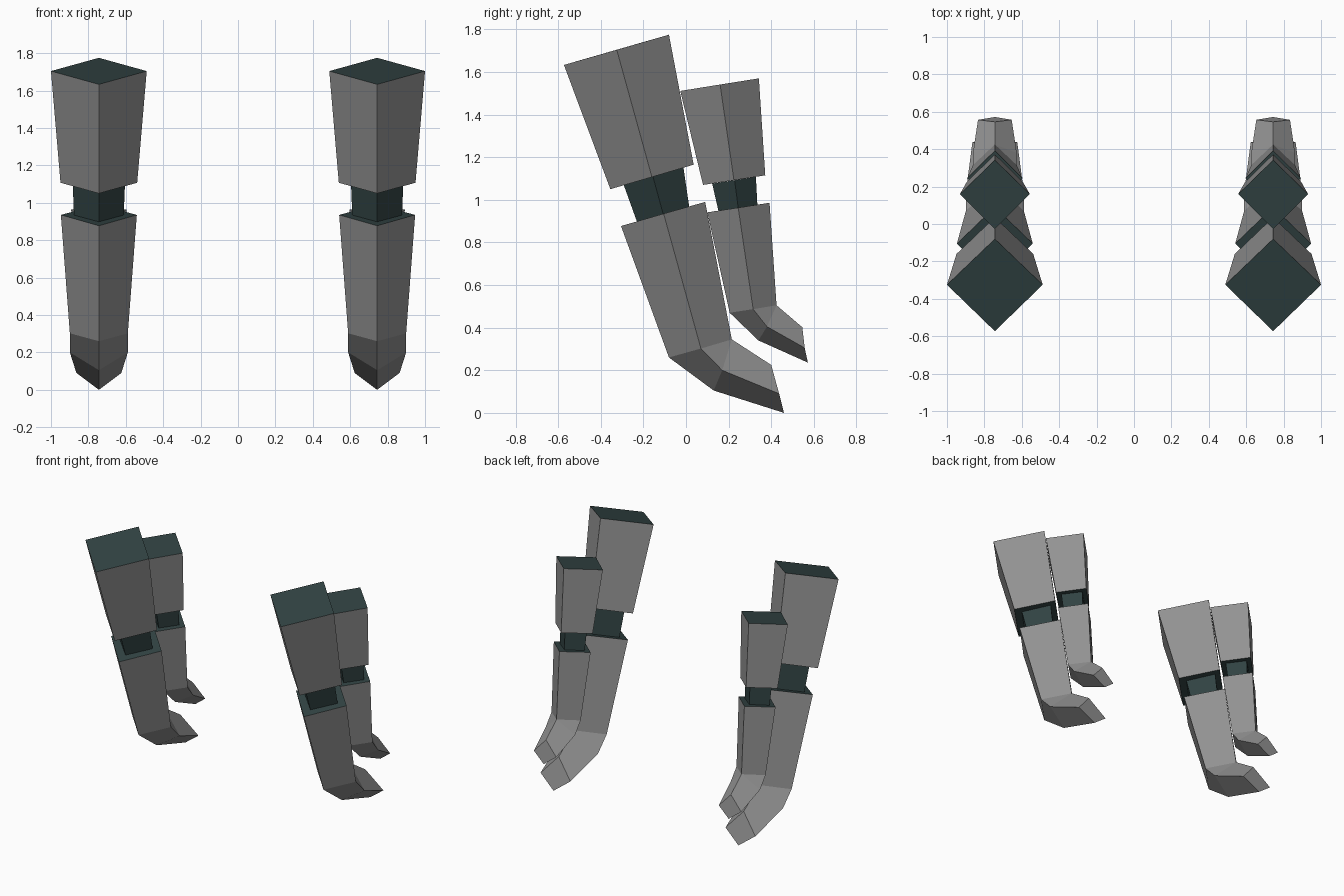
import bpy, bmesh
from mathutils import Vector

if "Cube" in bpy.data.objects:
    bpy.data.objects.remove(bpy.data.objects["Cube"])


def make_material(name, colour):
    m = bpy.data.materials.new(name)
    m.use_nodes = True
    m.diffuse_color = colour
    m.node_tree.nodes["Principled BSDF"].inputs["Base Color"].default_value = colour
    return m


GREY = make_material("armour grey", (0.29, 0.29, 0.29, 1))
TEAL = make_material("dark teal", (0.031, 0.056, 0.056, 1))
LEG_X = 0.744


def loft(name, x, rings, side, start=None, end=None):
    """Join diamond rings; each is (half width, front yz, side yz, back yz)."""
    mesh = bpy.data.meshes.new(name)
    mats = [GREY, TEAL]
    for m in mats:
        mesh.materials.append(m)
    bm = bmesh.new()
    loops = []
    for w, front, mid, back in rings:
        pts = [(x, *front), (x + w, *mid), (x, *back), (x - w, *mid)]
        # A corner shared with the previous ring makes a pinched elbow
        ring = []
        for i, p in enumerate(pts):
            old = loops[-1][i] if loops else None
            same = old is not None and (old.co - Vector(p)).length < 1e-5
            ring.append(old if same else bm.verts.new(p))
        loops.append(ring)

    def face(verts, material):
        f = bm.faces.new(list(dict.fromkeys(verts)))
        f.material_index = mats.index(material)

    for a, b in zip(loops, loops[1:]):
        for i in range(4):
            j = (i + 1) % 4
            face([a[i], b[i], b[j], a[j]], side)
    if start:
        face(loops[0], start)
    if end:
        face(loops[-1][::-1], end)
    bmesh.ops.recalc_face_normals(bm, faces=bm.faces)
    bm.to_mesh(mesh)
    bm.free()
    obj = bpy.data.objects.new(name, mesh)
    bpy.context.collection.objects.link(obj)


# Ring profiles for the two leg sizes
LEGS = {
    "front": dict(
        upper=[(0.256, (-0.573, 1.633), (-0.325, 1.704), (-0.08, 1.775)),
               (0.205, (-0.355, 1.05), (-0.16, 1.107), (0.036, 1.165))],
        neck=[(0.14, (-0.292, 1.069), (-0.155, 1.109), (-0.012, 1.151)),
              (0.133, (-0.23, 0.897), (-0.107, 0.933), (0.015, 0.968))],
        lower=[(0.203, (-0.305, 0.877), (-0.105, 0.935), (0.09, 0.99)),
               (0.155, (-0.08, 0.26), (0.07, 0.302), (0.215, 0.345)),
               (0.155, (0.13, 0.105), (0.17, 0.2), (0.215, 0.345)),
               (0.12, (0.46, 0.0), (0.437, 0.09), (0.4, 0.225))]),
    "back": dict(
        upper=[(0.187, (-0.027, 1.511), (0.16, 1.541), (0.342, 1.57)),
               (0.15, (0.08, 1.07), (0.225, 1.092), (0.372, 1.115))],
        neck=[(0.105, (0.123, 1.076), (0.228, 1.092), (0.328, 1.108)),
              (0.1, (0.152, 0.949), (0.245, 0.963), (0.335, 0.977))],
        lower=[(0.148, (0.1, 0.941), (0.245, 0.963), (0.392, 0.986)),
               (0.117, (0.205, 0.47), (0.315, 0.487), (0.425, 0.505)),
               (0.117, (0.34, 0.34), (0.38, 0.405), (0.425, 0.505)),
               (0.09, (0.572, 0.236), (0.557, 0.305), (0.546, 0.402))]),
}

for side, x in (("left", LEG_X), ("right", -LEG_X)):
    for place, parts in LEGS.items():
        tag = f"{side}_{place}"
        # Armoured thigh with dark ends
        loft(f"{tag}_upper_leg", x, parts["upper"], GREY, TEAL, TEAL)
        # Narrow dark knee joint
        loft(f"{tag}_knee", x, parts["neck"], TEAL)
        # Shin and bent foot
        loft(f"{tag}_lower_leg", x, parts["lower"], GREY, TEAL, GREY)
